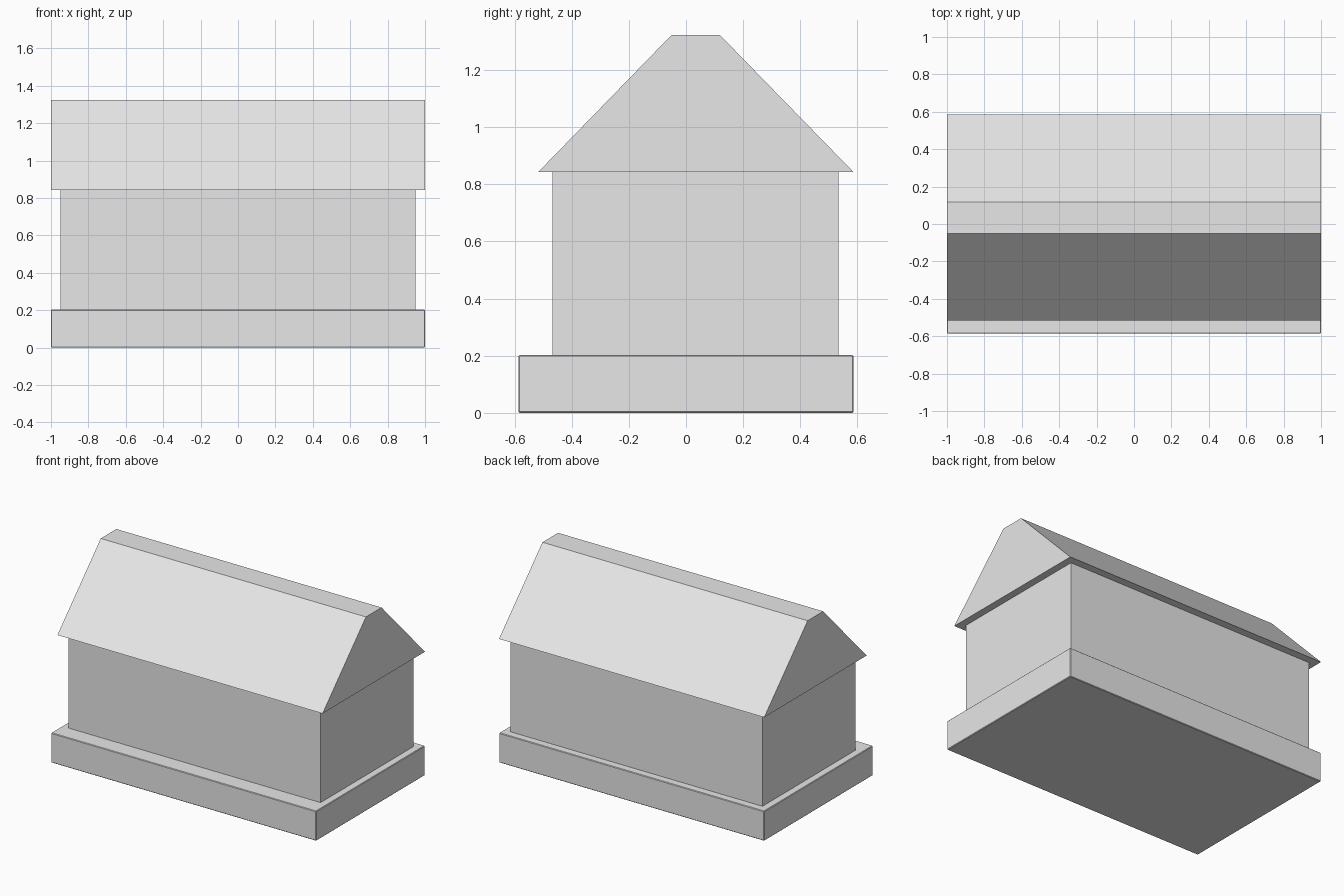
import bpy

cube = bpy.data.objects.get("Cube")
if cube:
    bpy.data.objects.remove(cube, do_unlink=True)

# One plain grey for the whole building
grey = bpy.data.materials.new("light grey")
grey.use_nodes = True
colour = (0.8, 0.8, 0.8, 1)
grey.diffuse_color = colour
grey.node_tree.nodes["Principled BSDF"].inputs["Base Color"].default_value = colour


def extrude_along_x(name, profile, half_length):
    """Solid with a (y, z) profile, running from -half_length to +half_length."""
    n = len(profile)
    verts = [(x, y, z) for x in (-half_length, half_length) for y, z in profile]
    faces = [tuple(reversed(range(n))), tuple(range(n, 2 * n))]
    faces += [(i, (i + 1) % n, (i + 1) % n + n, i + n) for i in range(n)]
    mesh = bpy.data.meshes.new(name)
    mesh.from_pydata(verts, [], faces)
    mesh.materials.append(grey)
    obj = bpy.data.objects.new(name, mesh)
    bpy.context.collection.objects.link(obj)
    return obj


def rectangle(y0, y1, z0, z1):
    return [(y0, z0), (y1, z0), (y1, z1), (y0, z1)]


# Plinth with a very fine chamfer
plinth = extrude_along_x("plinth", rectangle(-0.586, 0.586, 0, 0.203), 1.0)
chamfer = plinth.modifiers.new("chamfer", 'BEVEL')
chamfer.width = 0.004
chamfer.segments = 1

# Walls, set slightly towards the back
extrude_along_x("walls", rectangle(-0.467, 0.533, 0.2, 0.843), 0.95)

# Pitched roof with a flat ridge
roof_profile = [(-0.517, 0.843), (0.586, 0.843), (0.118, 1.323), (-0.05, 1.323)]
extrude_along_x("roof", roof_profile, 1.0)
